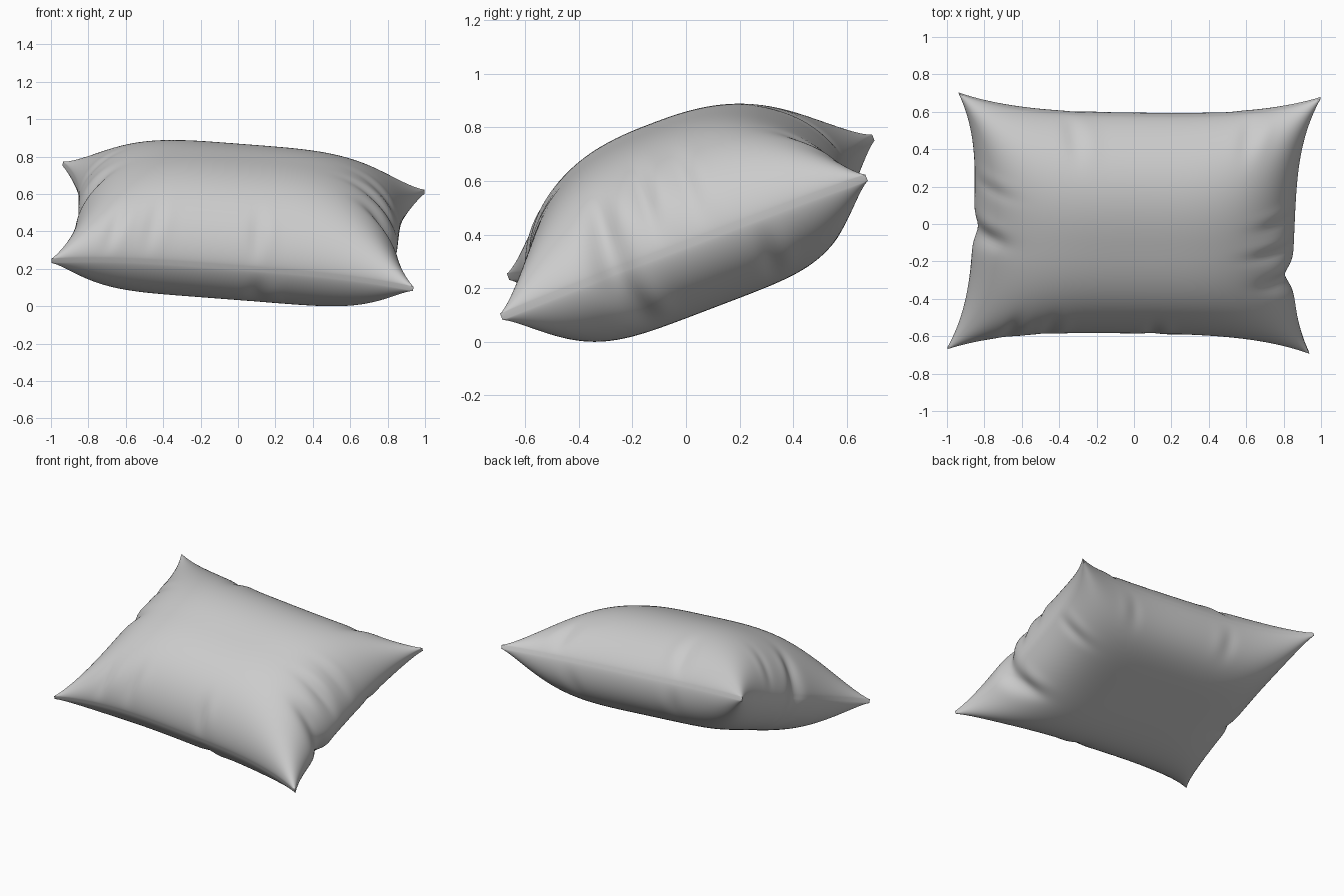
import bpy, bmesh, math
from mathutils import Vector

if "Cube" in bpy.data.objects:
    bpy.data.objects.remove(bpy.data.objects["Cube"])

RES = 120
# tilted plane of the cushion: centre, long axis, short axis, normal
C = Vector((0, 0.005, 0.425))
U = Vector((1.935, -0.025, -0.15)).normalized()
V = Vector((0.06, 1.365, 0.52)).normalized()
N = U.cross(V).normalized()

# creases running in from the seam: edge, place along edge, width, depth, reach
TOP_CREASES = [("r", -0.38, .06, .22, .14), ("r", -0.12, .05, .15, .2), ("r", 0.12, .05, .10, .18),
               ("l", -0.05, .06, .20, .12), ("l", 0.35, .05, .08, .15),
               ("f", 0.12, .04, .18, .16), ("f", -0.48, .04, .12, .2), ("f", -0.70, .04, .14, .2),
               ("b", -0.38, .05, .16, .18), ("b", 0.62, .05, .16, .18)]
LOW_CREASES = [("r", -0.35, .06, .20, .14), ("r", 0.40, .05, .12, .16), ("l", -0.1, .06, .12, .14),
               ("f", 0.14, .05, .15, .14), ("b", -0.35, .05, .12, .14), ("b", 0.5, .05, .10, .14)]


def gauss(x, w):
    return math.exp(-(x / w) ** 2)


def crease(u, v, creases):
    total = 1.0
    for edge, place, width, depth, reach in creases:
        along = v if edge in "rl" else u
        dist = {"r": 1 - u, "l": 1 + u, "f": 1 + v, "b": 1 - v}[edge]
        fade = gauss(dist, reach)
        off = along - place
        # a groove with a raised fold beside it
        total -= depth * fade * (gauss(off, width) - 0.4 * gauss(off - 2 * width, width))
    return total


def point(u, v, side):
    # pinched outline with pulled-out corners
    hx = 0.86 + 0.11 * abs(v) ** 3.2
    hy = 0.617 + 0.113 * abs(u) ** 3.2
    if u > 0:
        hx -= 0.045 * gauss(v + 0.38, 0.1) * u ** 6
    else:
        hx -= 0.025 * gauss(v + 0.05, 0.1) * u ** 6
    # domed upper panel, flatter lower panel, both meeting the seam at a crisp angle
    height, pu, pv, q = (0.382, 3.8, 2.6, 0.64) if side > 0 else (0.28, 5.0, 4.5, 0.64)
    puff = (max(0, 1 - abs(u) ** pu) * max(0, 1 - abs(v) ** pv)) ** q
    puff *= crease(u, v, TOP_CREASES if side > 0 else LOW_CREASES)
    return C + U * (u * hx) + V * (v * hy) + N * side * (0.013 + height * puff)


bm = bmesh.new()
ts = [math.sin(math.pi * (i / RES - 0.5)) for i in range(RES + 1)]
sheets = {}
# upper and lower fabric panels
for side in (1, -1):
    g = [[bm.verts.new(point(u, v, side)) for u in ts] for v in ts]
    sheets[side] = g
    for j in range(RES):
        for i in range(RES):
            f = [g[j][i], g[j][i + 1], g[j + 1][i + 1], g[j + 1][i]]
            bm.faces.new(f if side > 0 else f[::-1])

# narrow seam strip joining the panels
rim = ([(0, i) for i in range(RES)] + [(j, RES) for j in range(RES)]
       + [(RES, i) for i in range(RES, 0, -1)] + [(j, 0) for j in range(RES, 0, -1)])
for k, (j, i) in enumerate(rim):
    j2, i2 = rim[(k + 1) % len(rim)]
    bm.faces.new((sheets[-1][j][i], sheets[-1][j2][i2], sheets[1][j2][i2], sheets[1][j][i]))

# rest on the ground
low = min(v.co.z for v in bm.verts)
bmesh.ops.translate(bm, verts=bm.verts, vec=(0, 0, -low))
bmesh.ops.recalc_face_normals(bm, faces=bm.faces)
mesh = bpy.data.meshes.new("pillow")
bm.to_mesh(mesh)
bm.free()
pillow = bpy.data.objects.new("pillow", mesh)
bpy.context.collection.objects.link(pillow)
bpy.context.view_layer.objects.active = pillow
pillow.select_set(True)
bpy.ops.object.shade_smooth_by_angle(angle=math.radians(30))
